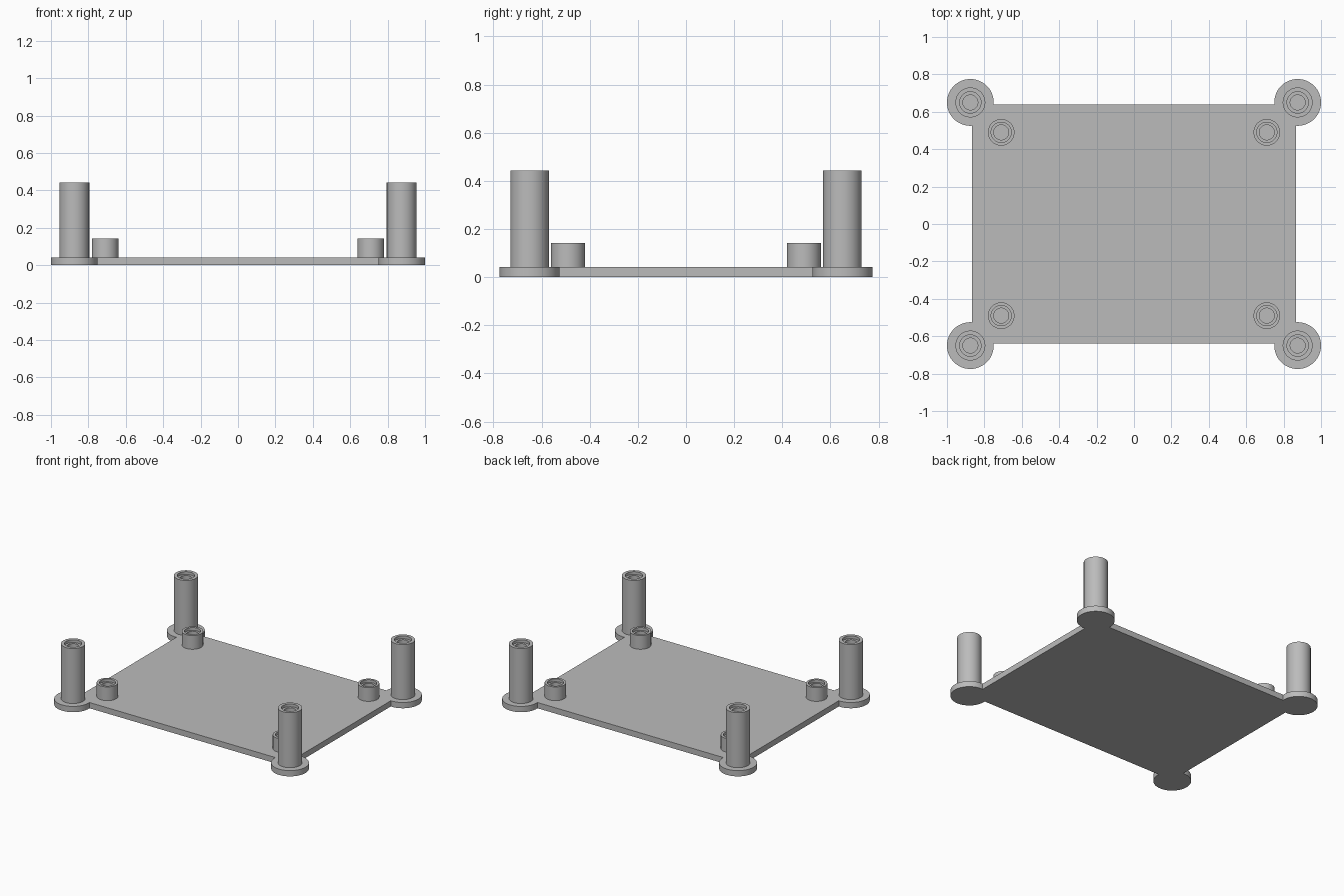
import bpy, bmesh
from math import asin, cos, sin, pi, sqrt

cube = bpy.data.objects.get("Cube")
if cube:
    bpy.data.objects.remove(cube, do_unlink=True)

grey = bpy.data.materials.new("plain grey")
grey.use_nodes = True
COLOUR = (0.5, 0.5, 0.5, 1)
grey.diffuse_color = COLOUR
grey.node_tree.nodes["Principled BSDF"].inputs["Base Color"].default_value = COLOUR

PLATE_X, PLATE_Y, THICK = 0.865, 0.64, 0.042   # plate half sizes and thickness
LUG_X, LUG_Y, LUG_R = 0.875, 0.65, 0.125       # round corner lugs
CORNERS = [(1, 1, "back_left"), (-1, 1, "back_right"),
           (-1, -1, "front_right"), (1, -1, "front_left")]


def finish(name, bm):
    bmesh.ops.recalc_face_normals(bm, faces=bm.faces)
    mesh = bpy.data.meshes.new(name)
    bm.to_mesh(mesh)
    bm.free()
    mesh.materials.append(grey)
    obj = bpy.data.objects.new(name, mesh)
    bpy.context.collection.objects.link(obj)
    bpy.ops.object.select_all(action='DESELECT')
    obj.select_set(True)
    bpy.context.view_layer.objects.active = obj
    bpy.ops.object.shade_smooth_by_angle(angle=pi / 6)
    return obj


# Base plate: one outline whose corners swell into round lugs
def base_plate(steps=56):
    bm = bmesh.new()
    start = -pi / 2 - asin((LUG_X - PLATE_X) / LUG_R)
    end = pi + asin((LUG_Y - PLATE_Y) / LUG_R)
    arc = []
    for i in range(steps + 1):
        a = start + (end - start) * i / steps
        arc.append((LUG_X + LUG_R * cos(a), LUG_Y + LUG_R * sin(a)))
    outline = []
    for sx, sy, _ in CORNERS:
        pts = arc if sx * sy > 0 else arc[::-1]
        outline += [bm.verts.new((sx * x, sy * y, 0)) for x, y in pts]
    floor = bm.faces.new(outline)
    top = bmesh.ops.extrude_face_region(bm, geom=[floor], use_keep_orig=True)["geom"]
    bmesh.ops.translate(bm, vec=(0, 0, THICK),
                        verts=[v for v in top if isinstance(v, bmesh.types.BMVert)])
    return finish("base_plate", bm)


# Hollow post: turned profile with a stepped hole in the top
def post(name, x, y, radius, bore, hole, top, step=0.02, sides=48):
    bm = bmesh.new()
    profile = [(radius, THICK), (radius, top), (bore, top),
               (bore, top - step), (hole, top - step), (hole, THICK)]
    rings = [[bm.verts.new((r * cos(2 * pi * i / sides), r * sin(2 * pi * i / sides), z))
              for i in range(sides)] for r, z in profile]
    for low, high in zip(rings, rings[1:]):
        for i in range(sides):
            j = (i + 1) % sides
            bm.faces.new((low[i], low[j], high[j], high[i]))
    obj = finish(name, bm)
    obj.location = (x, y, 0)


base_plate()
for sx, sy, where in CORNERS:
    post("tall_post_" + where, sx * LUG_X, sy * LUG_Y, 0.08, 0.057, 0.04, 0.443)
    post("short_post_" + where, sx * 0.71, sy * 0.49, 0.071, 0.054, 0.04, 0.142)
